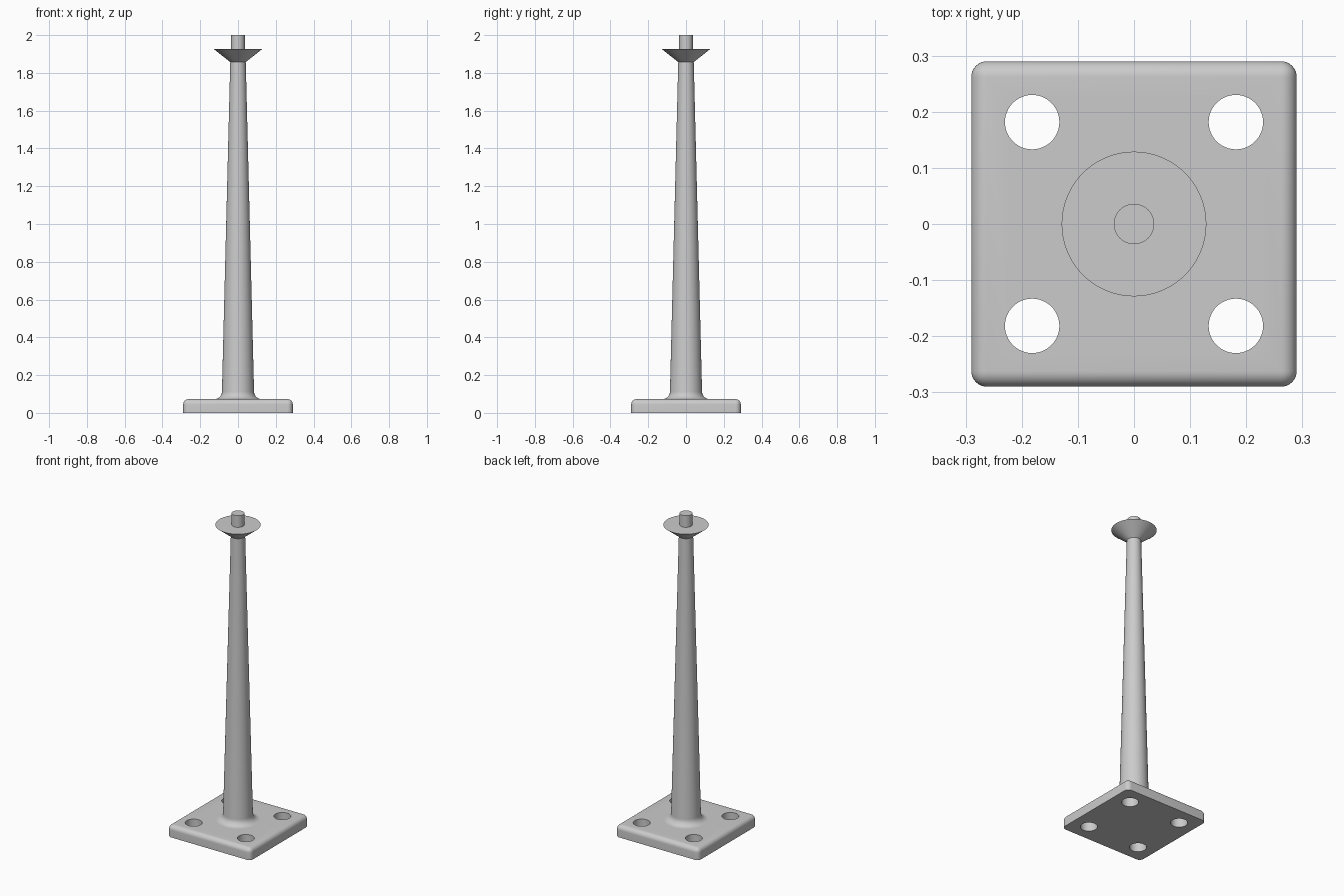
import bpy, bmesh
from math import sin, cos, pi, radians

if "Cube" in bpy.data.objects:
    bpy.data.objects.remove(bpy.data.objects["Cube"])

grey = bpy.data.materials.new("plain grey")
grey.use_nodes = True
COLOUR = (0.6, 0.6, 0.6, 1)
grey.diffuse_color = COLOUR
grey.node_tree.nodes["Principled BSDF"].inputs["Base Color"].default_value = COLOUR

PLATE_TOP = 0.073
PLATE_HALF = 0.29
ROUND = 0.028
HOLE_POS = 0.1815
HOLE_RADIUS = 0.0485


def make_object(name, bm):
    bmesh.ops.recalc_face_normals(bm, faces=bm.faces)
    mesh = bpy.data.meshes.new(name)
    bm.to_mesh(mesh)
    bm.free()
    mesh.materials.append(grey)
    obj = bpy.data.objects.new(name, mesh)
    bpy.context.collection.objects.link(obj)
    return obj


def smooth(obj):
    bpy.ops.object.select_all(action="DESELECT")
    obj.select_set(True)
    bpy.context.view_layer.objects.active = obj
    bpy.ops.object.shade_smooth_by_angle(angle=radians(30))


def lathe(name, profile, segments=64):
    """Turn a (radius, height) profile round the z axis, with flat end caps."""
    bm = bmesh.new()
    rings = [[bm.verts.new((r * cos(2 * pi * i / segments),
                            r * sin(2 * pi * i / segments), z))
              for i in range(segments)] for r, z in profile]
    for low, high in zip(rings, rings[1:]):
        for i in range(segments):
            j = (i + 1) % segments
            bm.faces.new((low[i], low[j], high[j], high[i]))
    bm.faces.new(rings[0])
    bm.faces.new(rings[-1])
    return make_object(name, bm)


# Base plate: rounded corners and top edges, sharp underside
bm = bmesh.new()
bmesh.ops.create_cube(bm, size=1)
for v in bm.verts:
    v.co = (v.co.x * 2 * PLATE_HALF, v.co.y * 2 * PLATE_HALF,
            (v.co.z + 0.5) * PLATE_TOP)
rounded = [e for e in bm.edges if max(v.co.z for v in e.verts) > 0.01]
bmesh.ops.bevel(bm, geom=rounded, offset=ROUND, segments=8, profile=0.5,
                affect="EDGES")
plate = make_object("base_plate", bm)

# Four bolt holes cut through the plate
bm = bmesh.new()
for sx in (-1, 1):
    for sy in (-1, 1):
        hole = bmesh.ops.create_cone(bm, cap_ends=True, segments=48, depth=0.4,
                                     radius1=HOLE_RADIUS, radius2=HOLE_RADIUS)
        bmesh.ops.translate(bm, verts=hole["verts"],
                            vec=(sx * HOLE_POS, sy * HOLE_POS, 0))
cutter = make_object("hole_cutter", bm)
cutter.hide_render = True
cut = plate.modifiers.new("bolt_holes", "BOOLEAN")
cut.operation = "DIFFERENCE"
cut.solver = "EXACT"
cut.object = cutter
bpy.context.view_layer.objects.active = plate
bpy.ops.object.modifier_apply(modifier="bolt_holes")
bpy.data.objects.remove(cutter)
smooth(plate)

# Tapered column with a fillet where it meets the plate
FILLET = 0.04
fillet = [(0.085 + FILLET * (1 - sin(a)), PLATE_TOP + FILLET * (1 - cos(a)))
          for a in (pi / 2 * i / 8 for i in range(9))]
smooth(lathe("column", fillet + [(0.041, 1.857)]))

# Flared collar and the pin standing on it
smooth(lathe("flared_collar", [(0.041, 1.857), (0.129, 1.927)]))
smooth(lathe("top_pin", [(0.036, 1.927), (0.036, 2.0)]))
